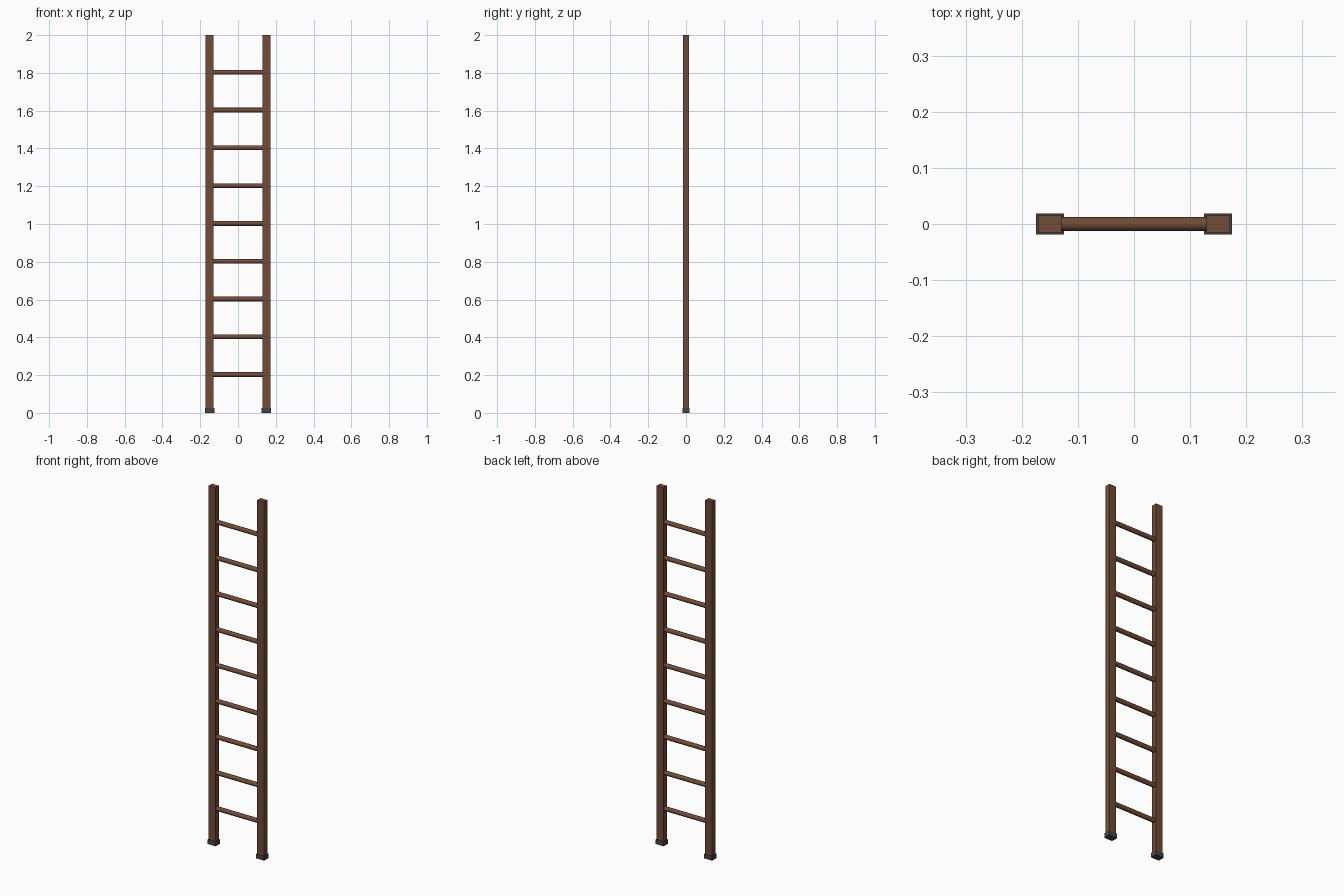
import bpy
import bmesh
import math
from mathutils import Matrix

if "Cube" in bpy.data.objects:
    bpy.data.objects.remove(bpy.data.objects["Cube"])


def material(name, rgb):
    m = bpy.data.materials.new(name)
    m.diffuse_color = (*rgb, 1.0)
    m.use_nodes = True
    m.node_tree.nodes["Principled BSDF"].inputs["Base Color"].default_value = m.diffuse_color
    return m


wood = material("brown wood", (0.162, 0.072, 0.038))
rubber = material("dark rubber", (0.060, 0.060, 0.060))


def add_object(name, bm, mat):
    mesh = bpy.data.meshes.new(name)
    bm.to_mesh(mesh)
    bm.free()
    mesh.materials.append(mat)
    ob = bpy.data.objects.new(name, mesh)
    bpy.context.collection.objects.link(ob)
    return ob


def box(name, x, z0, z1, width, depth, mat):
    bm = bmesh.new()
    place = Matrix.Translation((x, 0, (z0 + z1) / 2)) @ Matrix.Diagonal((width, depth, z1 - z0, 1))
    bmesh.ops.create_cube(bm, size=1, matrix=place)
    return add_object(name, bm, mat)


def rung(name, z, length, radius):
    bm = bmesh.new()
    place = Matrix.Translation((0, 0, z)) @ Matrix.Rotation(math.pi / 2, 4, 'Y')
    bmesh.ops.create_cone(bm, cap_ends=True, segments=16, radius1=radius,
                          radius2=radius, depth=length, matrix=place)
    for f in bm.faces:
        f.smooth = len(f.verts) == 4
    return add_object(name, bm, wood)


# Side rails with rubber feet
for side, x in (("left", -0.15), ("right", 0.15)):
    box(side + "_rail", x, 0.005, 2.0, 0.042, 0.031, wood)
    box(side + "_foot", x, 0.0, 0.025, 0.05, 0.037, rubber)

# Nine evenly spaced round rungs
for i in range(1, 10):
    rung(f"rung_{i}", 0.2 * i + 0.003, 0.28, 0.0125)
